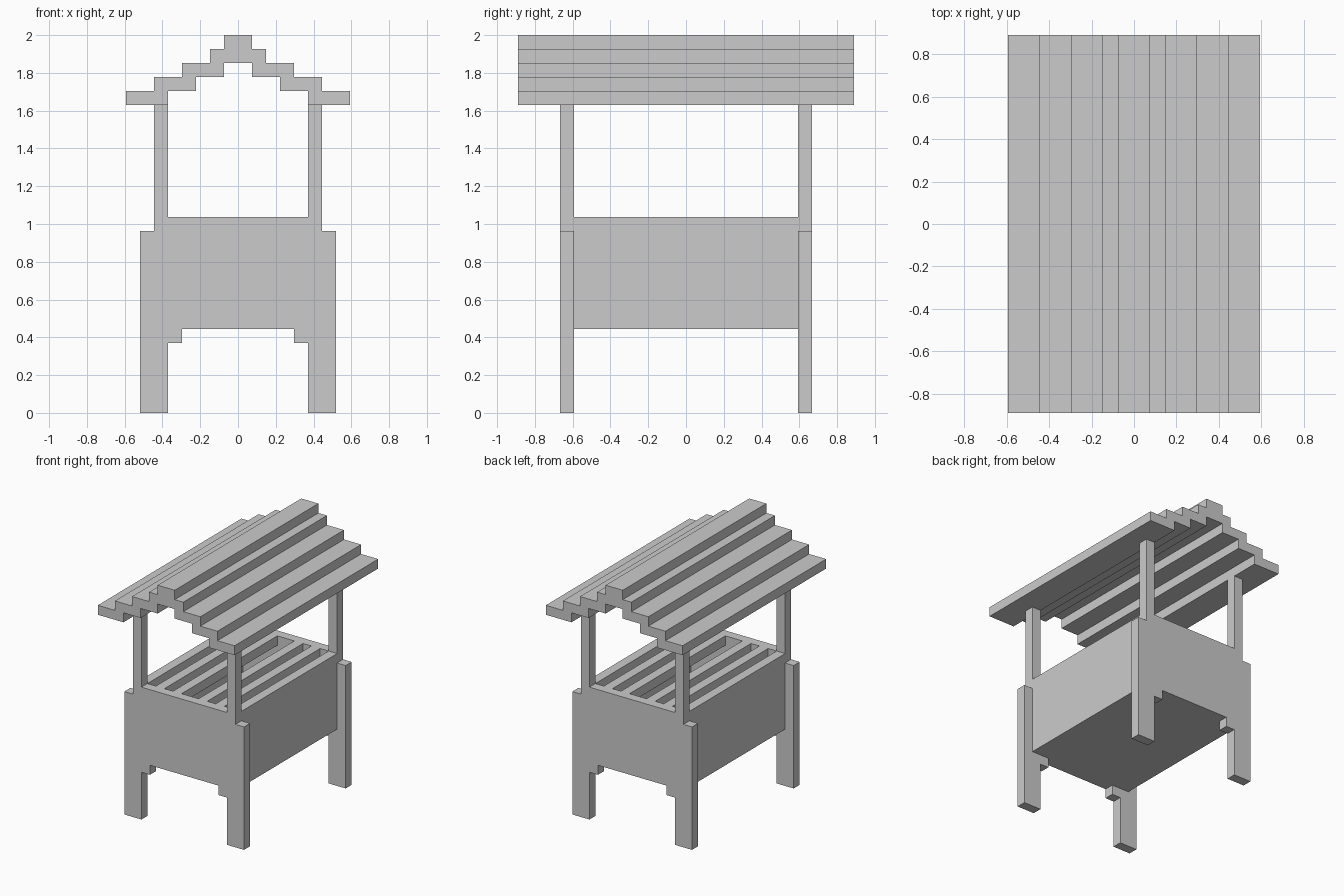
import bpy, bmesh

if "Cube" in bpy.data.objects:
    bpy.data.objects.remove(bpy.data.objects["Cube"])

U = 2 / 27  # block size: the model sits on a 27-step grid


def finish(name, bm):
    bmesh.ops.recalc_face_normals(bm, faces=bm.faces)
    me = bpy.data.meshes.new(name)
    bm.to_mesh(me)
    bm.free()
    ob = bpy.data.objects.new(name, me)
    bpy.context.collection.objects.link(ob)
    return ob


def box(name, x0, x1, y0, y1, z0, z1):
    bm = bmesh.new()
    bmesh.ops.create_cube(bm, size=1)
    for v in bm.verts:
        v.co.x = (x1 if v.co.x > 0 else x0) * U
        v.co.y = (y1 if v.co.y > 0 else y0) * U
        v.co.z = (z1 if v.co.z > 0 else z0) * U
    return finish(name, bm)


def extrude(name, half, y0, y1):
    """Mirror a right-half x/z profile into a closed outline and extrude it along y."""
    pts = half + [(-x, z) for x, z in reversed(half)]
    bm = bmesh.new()
    face = bm.faces.new([bm.verts.new((x * U, y0 * U, z * U)) for x, z in pts])
    new = bmesh.ops.extrude_face_region(bm, geom=[face])["geom"]
    bmesh.ops.translate(bm, vec=(0, (y1 - y0) * U, 0),
                        verts=[g for g in new if isinstance(g, bmesh.types.BMVert)])
    return finish(name, bm)


# End frames: legs, brackets, panel and roof posts in one outline
frame = [(4, 6), (4, 5), (5, 5), (5, 0), (7, 0), (7, 13), (6, 13),
         (6, 22), (5, 22), (5, 14)]
extrude("front_frame", frame, -9, -8)
extrude("back_frame", frame, 8, 9)

# Stepped roof
roof = [(1, 25), (1, 24), (3, 24), (3, 23), (5, 23), (5, 22), (8, 22), (8, 23),
        (6, 23), (6, 24), (4, 24), (4, 25), (2, 25), (2, 26), (1, 26), (1, 27)]
extrude("roof", roof, -12, 12)

# Open box: floor and side panels
box("floor", -5, 5, -8, 8, 6, 7)
box("left_panel", -6, -5, -8, 8, 6, 14)
box("right_panel", 5, 6, -8, 8, 6, 14)

# Slats across the top of the box
for i, x in enumerate((-4, -2, 1, 3)):
    box(f"slat_{i + 1}", x, x + 1, -8, 8, 13, 14)
